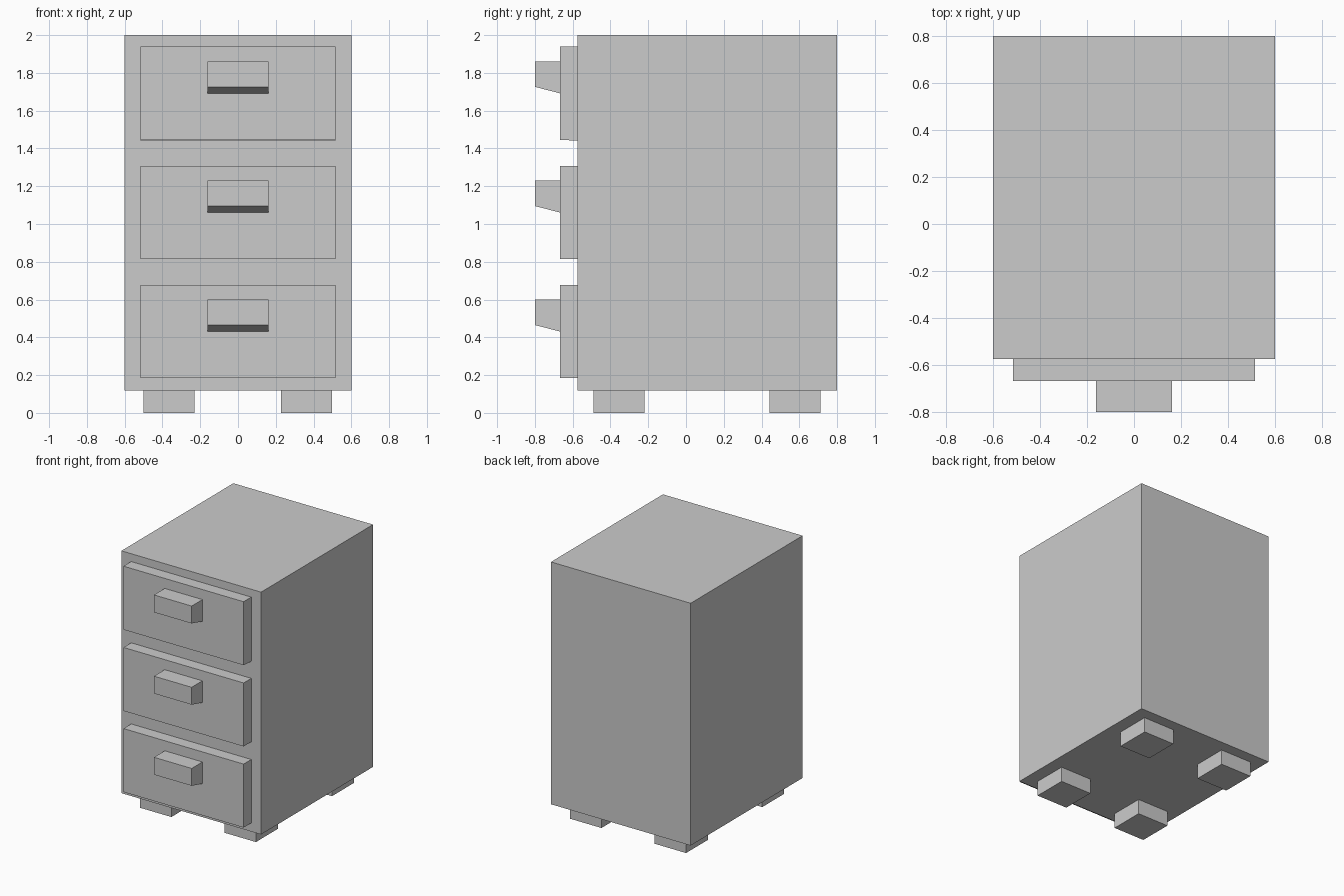
import bpy
import bmesh

if "Cube" in bpy.data.objects:
    bpy.data.objects.remove(bpy.data.objects["Cube"])


def block(name, x, y, z, front_bottom=None):
    """Box from (min, max) ranges; front_bottom lifts the lower front edge."""
    bm = bmesh.new()
    bmesh.ops.create_cube(bm, size=1)
    for v in bm.verts:
        front, low = v.co.y < 0, v.co.z < 0
        v.co = (x[v.co.x > 0], y[v.co.y > 0], z[v.co.z > 0])
        if front and low and front_bottom is not None:
            v.co.z = front_bottom
    mesh = bpy.data.meshes.new(name)
    bm.to_mesh(mesh)
    bm.free()
    obj = bpy.data.objects.new(name, mesh)
    bpy.context.collection.objects.link(obj)
    return obj


FRONT, PANEL, GRIP = -0.574, -0.668, -0.80

# Cabinet body
block("cabinet_body", (-0.6, 0.6), (FRONT, 0.8), (0.118, 2.0))

# Drawer fronts with wedge-bottomed handles (bottom, top of each drawer)
drawers = {
    "bottom": (0.185, 0.678, 0.185),
    "middle": (0.815, 1.308, 0.815),
    "top": (1.441, 1.939, 1.446),
}
for level, (low, high, front_low) in drawers.items():
    block(f"{level}_drawer", (-0.516, 0.516), (PANEL, FRONT), (low, high), front_low)
    block(f"{level}_handle", (-0.162, 0.162), (GRIP, PANEL),
          (high - 0.247, high - 0.078), high - 0.213)

# Four square feet
for side, x in (("left", (-0.50, -0.229)), ("right", (0.227, 0.498))):
    for end, y in (("front", (-0.491, -0.221)), ("back", (0.442, 0.713))):
        block(f"{end}_{side}_foot", x, y, (0, 0.118))
